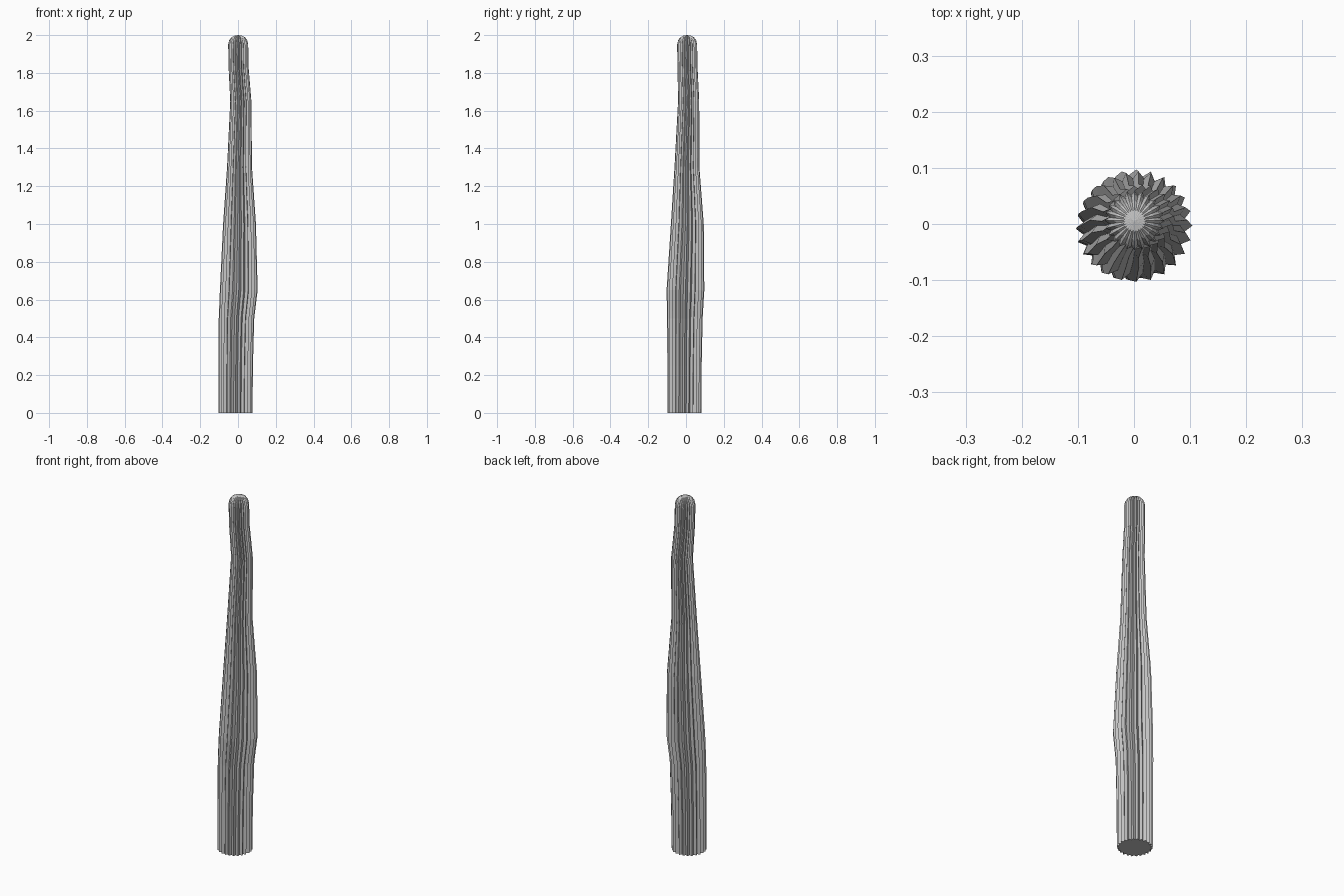
import bpy
import bmesh
from math import cos, sin, pi

cube = bpy.data.objects.get("Cube")
if cube:
    bpy.data.objects.remove(cube, do_unlink=True)

RIBS = 24
VALLEY = 0.86  # groove radius relative to the rib crest

# Leaning centre line and crest radius: x, y, z, radius
STATIONS = [
    (-0.013, -0.009, 0.00, 0.090),
    (-0.012, -0.008, 0.25, 0.091),
    (-0.008, -0.006, 0.50, 0.094),
    (0.004, -0.003, 0.65, 0.100),
    (0.008, 0.007, 1.00, 0.087),
    (0.008, 0.005, 1.30, 0.066),
    (0.015, 0.014, 1.65, 0.056),
    (0.003, 0.008, 1.83, 0.053),
    (0.001, 0.006, 1.95, 0.053),
    (0.001, 0.006, 1.972, 0.048),
    (0.001, 0.006, 1.988, 0.037),
    (0.001, 0.006, 1.997, 0.020),
]


def add_ring(bm, x, y, z, radius):
    """One star-shaped ring of alternating crests and grooves."""
    ring = []
    for i in range(2 * RIBS):
        r = radius * (VALLEY if i % 2 else 1)
        a = pi * i / RIBS
        ring.append(bm.verts.new((x + r * cos(a), y + r * sin(a), z)))
    return ring


# Ribbed stem with rounded tip and flat base
bm = bmesh.new()
rings = [add_ring(bm, *s) for s in STATIONS]
count = 2 * RIBS
for low, high in zip(rings, rings[1:]):
    for i in range(count):
        j = (i + 1) % count
        bm.faces.new((low[i], low[j], high[j], high[i]))

tip = bm.verts.new((0.001, 0.006, 2.0))
for i in range(count):
    bm.faces.new((rings[-1][i], rings[-1][(i + 1) % count], tip))
bm.faces.new(rings[0][::-1])
bmesh.ops.recalc_face_normals(bm, faces=bm.faces)

mesh = bpy.data.meshes.new("ribbed_stem")
bm.to_mesh(mesh)
bm.free()
stem = bpy.data.objects.new("ribbed_stem", mesh)
bpy.context.collection.objects.link(stem)

# Plain grey surface
grey = bpy.data.materials.new("light_grey")
grey.use_nodes = True
colour = (0.55, 0.55, 0.55, 1)
grey.diffuse_color = colour
grey.node_tree.nodes["Principled BSDF"].inputs["Base Color"].default_value = colour
mesh.materials.append(grey)
